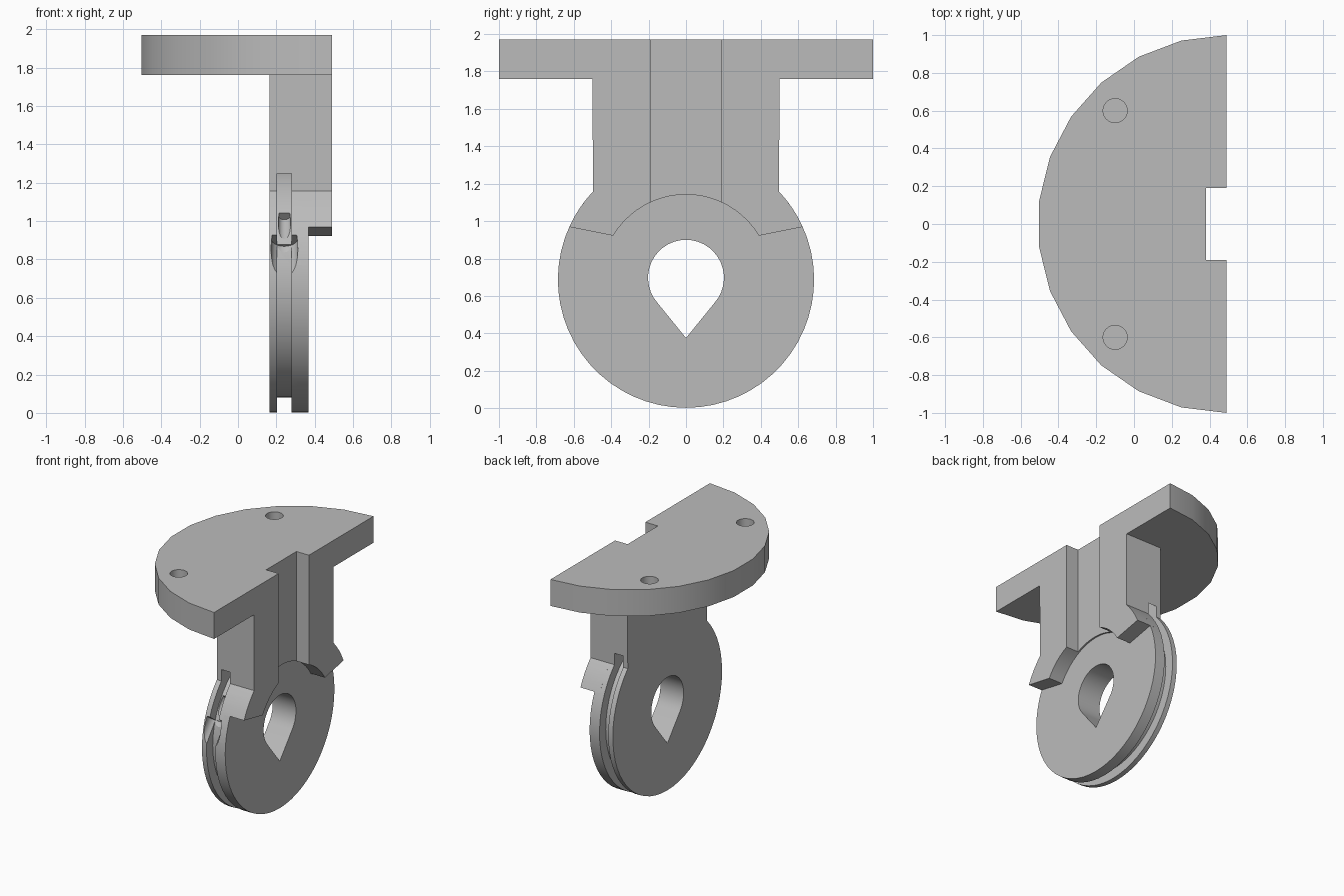
import bpy, bmesh
from math import sin, cos, pi, atan2, hypot
from mathutils import Vector

if "Cube" in bpy.data.objects:
    bpy.data.objects.remove(bpy.data.objects["Cube"], do_unlink=True)

grey = bpy.data.materials.new("plain grey")
grey.use_nodes = True
colour = (0.5, 0.5, 0.5, 1)
grey.diffuse_color = colour
grey.node_tree.nodes["Principled BSDF"].inputs["Base Color"].default_value = colour

HUB_Z, RIM, FLOOR, INNER = 0.687, 0.685, 0.607, 0.455
BACK, FACE, FRONT = 0.163, 0.367, 0.49


def finish(name, bm):
    bmesh.ops.recalc_face_normals(bm, faces=bm.faces)
    mesh = bpy.data.meshes.new(name)
    bm.to_mesh(mesh)
    bm.free()
    obj = bpy.data.objects.new(name, mesh)
    bpy.context.collection.objects.link(obj)
    mesh.materials.append(grey)
    return obj


def prism(name, points, direction):
    """Extrude a closed outline of 3D points."""
    bm = bmesh.new()
    face = bm.faces.new([bm.verts.new(p) for p in points])
    result = bmesh.ops.extrude_face_region(bm, geom=[face])
    moved = [v for v in result["geom"] if isinstance(v, bmesh.types.BMVert)]
    bmesh.ops.translate(bm, vec=direction, verts=moved)
    return finish(name, bm)


def side_prism(name, outline, x0, x1):
    return prism(name, [(x0, y, z) for y, z in outline], (x1 - x0, 0, 0))


def rod(name, start, end, radius, sides=24):
    axis = Vector(end) - Vector(start)
    bm = bmesh.new()
    bmesh.ops.create_cone(bm, cap_ends=True, segments=sides, radius1=radius,
                          radius2=radius, depth=axis.length)
    bm.transform(axis.to_track_quat("Z", "Y").to_matrix().to_4x4())
    bmesh.ops.translate(bm, vec=(Vector(start) + Vector(end)) / 2, verts=bm.verts)
    return finish(name, bm)


def arc(radius, a0, a1, steps, z=HUB_Z):
    angles = [a0 + (a1 - a0) * i / steps for i in range(steps + 1)]
    return [(radius * cos(a), z + radius * sin(a)) for a in angles]


def combine(target, other, operation):
    mod = target.modifiers.new("join", "BOOLEAN")
    mod.operation, mod.object, mod.solver = operation, other, "EXACT"
    bpy.context.view_layer.update()
    graph = bpy.context.evaluated_depsgraph_get()
    mesh = bpy.data.meshes.new_from_object(target.evaluated_get(graph))
    target.modifiers.clear()
    target.data = mesh
    bpy.data.objects.remove(other, do_unlink=True)


# Half-round mounting plate
plate = [(FRONT + cos(a), sin(a), 1.76)
         for a in [pi / 2 + pi * i / 13 for i in range(14)]]
bracket = prism("pulley_bracket", plate, (0, 0, 0.21))

# Stem flowing into the wheel
neck = atan2(0.473, 0.5)
stem_top = [(-0.5, 1.85), (0.5, 1.85)]
body = stem_top + arc(RIM, neck, -pi - neck, 44)
combine(bracket, side_prism("stem_and_wheel", body, BACK, FACE), "UNION")

# Thicker front collar hugging the upper wheel
tip, inner = atan2(0.28, 0.62), atan2(0.235, 0.39)
collar = (stem_top + arc(RIM, neck, tip, 4) + arc(INNER, inner, pi - inner, 20)
          + arc(RIM, pi - tip, pi - neck, 4))
combine(bracket, side_prism("collar", collar, 0.32, FRONT), "UNION")

# Central channel down the front
channel = [(-0.19, 1.0), (0.19, 1.0), (0.19, 2.1), (-0.19, 2.1)]
combine(bracket, side_prism("channel", channel, 0.38, 0.6), "DIFFERENCE")

# Cord groove around the rim
groove = side_prism("groove", arc(0.752, 0, 2 * pi * 47 / 48, 47), 0.203, 0.28)
core = side_prism("core", arc(FLOOR, 0, 2 * pi * 47 / 48, 47), 0.1, 0.4)
combine(groove, core, "DIFFERENCE")
combine(bracket, groove, "DIFFERENCE")

# Teardrop axle opening
teardrop = arc(0.203, -0.72, pi + 0.72, 28, 0.697) + [(0, 0.375)]
combine(bracket, side_prism("teardrop", teardrop, 0, 0.6), "DIFFERENCE")

# Blind screw holes in the plate
for y in (-0.6, 0.6):
    combine(bracket, rod("screw_hole", (-0.1, y, 1.82), (-0.1, y, 2.1), 0.064),
            "DIFFERENCE")

# Cord anchor: wide pocket in the rim and a thin bore into the groove floor
pocket = rod("pocket", (0.242, -0.62, 0.91), (0.242, -0.83, 0.63), 0.07)
combine(bracket, pocket, "DIFFERENCE")
bore = rod("bore", (0.242, -0.48, 1.03), (0.242, -0.64, 0.88), 0.032)
combine(bracket, bore, "DIFFERENCE")

bpy.ops.object.select_all(action="DESELECT")
bracket.select_set(True)
bpy.context.view_layer.objects.active = bracket
bpy.ops.object.shade_smooth_by_angle(angle=pi / 7)
